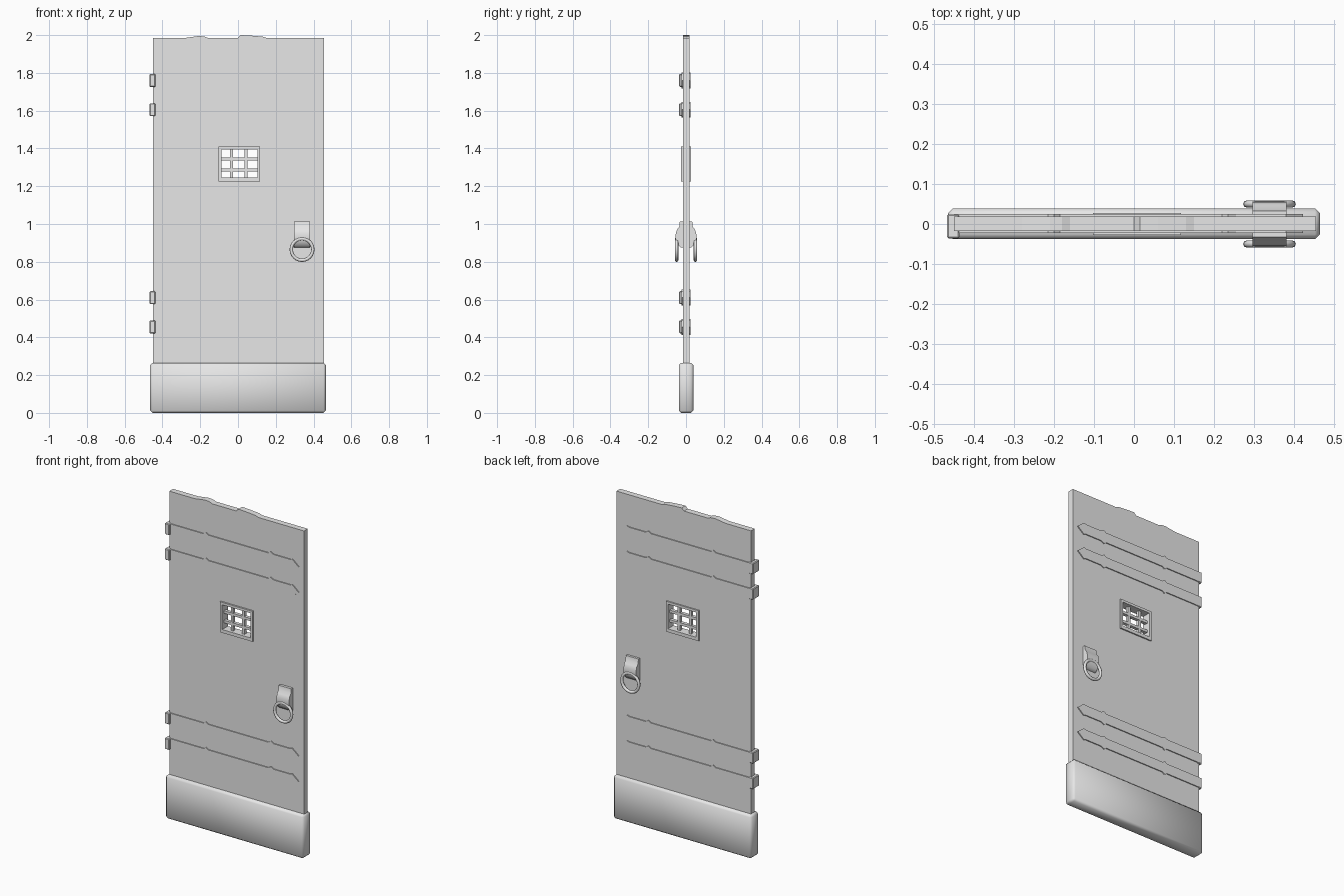
import bpy, bmesh
from mathutils import Matrix

cube = bpy.data.objects.get("Cube")
if cube:
    bpy.data.objects.remove(cube, do_unlink=True)

grey = bpy.data.materials.new("plain_grey")
grey.use_nodes = True
colour = (0.8, 0.8, 0.8, 1)
grey.diffuse_color = colour
grey.node_tree.nodes["Principled BSDF"].inputs["Base Color"].default_value = colour


def finish(bm, name, smooth=False):
    bmesh.ops.recalc_face_normals(bm, faces=bm.faces)
    for f in bm.faces:
        f.smooth = smooth
    mesh = bpy.data.meshes.new(name)
    bm.to_mesh(mesh)
    bm.free()
    mesh.materials.append(grey)
    ob = bpy.data.objects.new(name, mesh)
    bpy.context.collection.objects.link(ob)
    return ob


def rect(x0, x1, z0, z1):
    return [(x0, z0), (x1, z0), (x1, z1), (x0, z1)]


def plate(name, loops, y0, y1):
    """Fill front-plane outlines (outer loop, then holes) and extrude along y."""
    bm = bmesh.new()
    edges = []
    for loop in loops:
        vs = [bm.verts.new((x, y0, z)) for x, z in loop]
        edges += [bm.edges.new((v, vs[i - 1])) for i, v in enumerate(vs)]
    bmesh.ops.triangle_fill(bm, edges=edges, use_beauty=True, normal=(0, -1, 0))
    ext = bmesh.ops.extrude_face_region(bm, geom=bm.faces[:])
    moved = [g for g in ext["geom"] if isinstance(g, bmesh.types.BMVert)]
    bmesh.ops.translate(bm, verts=moved, vec=(0, y1 - y0, 0))
    return finish(bm, name)


def box(name, x, y, z, bevel=0.0, smooth=False):
    """Box from (min, max) pairs, with optional chamfered edges."""
    bm = bmesh.new()
    size = Matrix.Diagonal((x[1] - x[0], y[1] - y[0], z[1] - z[0], 1))
    mid = Matrix.Translation((sum(x) / 2, sum(y) / 2, sum(z) / 2))
    bmesh.ops.create_cube(bm, size=1, matrix=mid @ size)
    if bevel:
        bmesh.ops.bevel(bm, geom=bm.edges[:], offset=bevel, segments=1,
                        affect='EDGES')
    return finish(bm, name, smooth)


# Door slab with a worn top edge and a window opening
opening = rect(-0.087, 0.103, 1.245, 1.395)
slab = [(-0.45, 0.02), (0.455, 0.02), (0.455, 1.985), (0.15, 1.985), (0.13, 1.992),
        (0.06, 1.998), (0.015, 2.0), (0.0, 1.985), (-0.16, 1.985), (-0.18, 1.993),
        (-0.21, 1.995), (-0.28, 1.985), (-0.45, 1.985)]
plate("door_slab", [slab, opening], -0.017, 0.019)

# Rounded kick plate wrapped around the foot
box("kick_plate", (-0.465, 0.465), (-0.038, 0.039), (0, 0.265), 0.012, True)

# Window frame and crossed bars
plate("window_frame", [rect(-0.103, 0.117, 1.225, 1.41), opening], -0.027, 0.027)
for i, x in enumerate((-0.034, 0.042)):
    box(f"window_upright_{i + 1}", (x - 0.008, x + 0.008), (-0.009, 0.009), (1.24, 1.4))
for i, z in enumerate((1.287, 1.345)):
    box(f"window_crossbar_{i + 1}", (-0.09, 0.106), (-0.01, 0.01), (z - 0.008, z + 0.008))

# Hinge straps on both faces, with pointed ends and small barbs
half = [(-0.45, 0.031), (-0.215, 0.031), (-0.2, 0.042), (-0.185, 0.031), (0.22, 0.031),
        (0.235, 0.042), (0.255, 0.031), (0.365, 0.031), (0.38, 0.036)]
for i, z in enumerate((0.455, 0.61, 1.605, 1.76)):
    outline = ([(x, z + h) for x, h in half] + [(0.423, z)]
               + [(x, z - h) for x, h in reversed(half)])
    plate(f"front_strap_{i + 1}", [outline], -0.023, -0.012)
    plate(f"back_strap_{i + 1}", [outline], 0.012, 0.025)
    box(f"hinge_knuckle_{i + 1}", (-0.468, -0.437), (-0.036, 0.025),
        (z - 0.034, z + 0.034), 0.004)

# Curved handle mount and hanging ring on each face
profile = [(0.01, 1.012), (0.033, 1.012), (0.036, 0.985), (0.048, 0.97), (0.054, 0.95),
           (0.056, 0.925), (0.051, 0.9), (0.038, 0.885), (0.028, 0.875), (0.01, 0.875)]
for side, s in (("front", -1), ("back", 1)):
    bm = bmesh.new()
    face = bm.faces.new([bm.verts.new((0.297, s * y, z)) for y, z in profile])
    ext = bmesh.ops.extrude_face_region(bm, geom=[face])
    moved = [g for g in ext["geom"] if isinstance(g, bmesh.types.BMVert)]
    bmesh.ops.translate(bm, verts=moved, vec=(0.084, 0, 0))
    mount = finish(bm, f"{side}_handle_mount")
    bpy.ops.object.select_all(action='DESELECT')
    mount.select_set(True)
    bpy.context.view_layer.objects.active = mount
    bpy.ops.object.shade_smooth_by_angle(angle=0.9)

    bpy.ops.mesh.primitive_torus_add(
        major_radius=0.057, minor_radius=0.009, major_segments=24, minor_segments=8,
        location=(0.339, s * 0.05, 0.865), rotation=(1.5708, 0, 0))
    ring = bpy.context.object
    ring.name = f"{side}_handle_ring"
    ring.data.materials.append(grey)
    bpy.ops.object.shade_smooth()
